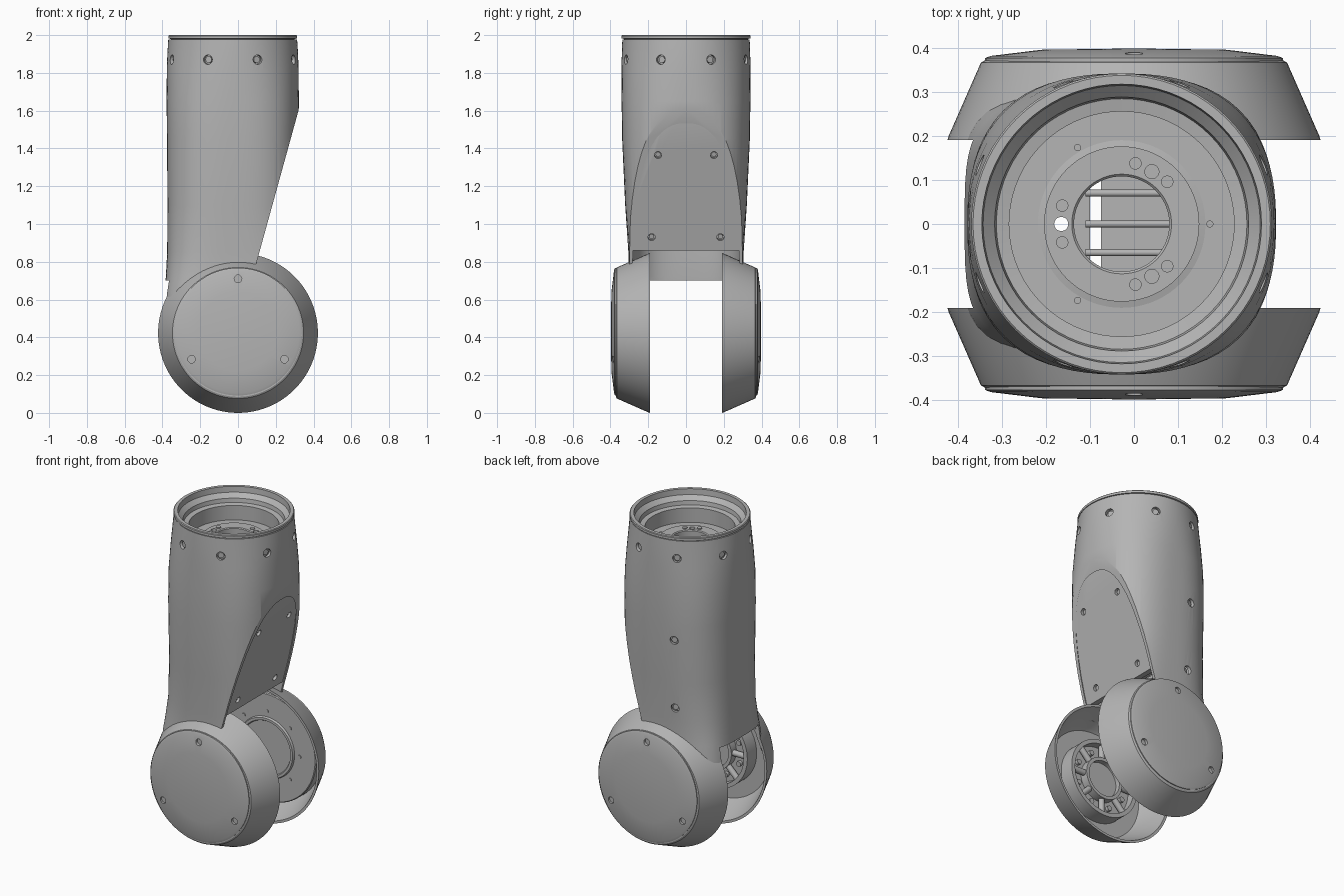
import bpy, bmesh
from math import sin, cos, pi, radians
from mathutils import Matrix, Vector

if "Cube" in bpy.data.objects:
    bpy.data.objects.remove(bpy.data.objects["Cube"])

grey = bpy.data.materials.new("satin_grey")
grey.use_nodes = True
grey.diffuse_color = (0.46, 0.46, 0.46, 1)
grey.node_tree.nodes["Principled BSDF"].inputs["Base Color"].default_value = grey.diffuse_color

CX = -0.028         # tube axis
HUB_Z = 0.423       # pivot height
SIDES = (1, -1)


def finish(bm, name, matrix=Matrix()):
    bmesh.ops.remove_doubles(bm, verts=bm.verts, dist=1e-5)
    bm.transform(matrix)
    bmesh.ops.recalc_face_normals(bm, faces=bm.faces)
    mesh = bpy.data.meshes.new(name)
    bm.to_mesh(mesh)
    bm.free()
    mesh.materials.append(grey)
    obj = bpy.data.objects.new(name, mesh)
    bpy.context.collection.objects.link(obj)
    return obj


def lathe(name, profile, matrix, steps=72):
    """Revolve a closed (radius, height) outline about z."""
    bm = bmesh.new()
    vs = [bm.verts.new((r, 0, h)) for r, h in profile]
    es = [bm.edges.new((a, b)) for a, b in zip(vs, vs[1:] + vs[:1])
          if a.co.x + b.co.x > 0]
    bmesh.ops.spin(bm, geom=vs + es, cent=(0, 0, 0), axis=(0, 0, 1),
                   angle=2 * pi, steps=steps, use_merge=True)
    return finish(bm, name, matrix)


def loft(name, rings, scale=1.0, pad=0.0, n=80):
    """Skin rounded-square rings (z, half x, half y, squareness)."""
    bm = bmesh.new()
    loops = []
    for i, (z, rx, ry, power) in enumerate(rings):
        z += pad * ((i == len(rings) - 1) - (i == 0))
        loop = []
        for k in range(n):
            c, s = cos(2 * pi * k / n), sin(2 * pi * k / n)
            f = scale / (abs(c) ** power + abs(s) ** power) ** (1 / power)
            loop.append(bm.verts.new((CX + rx * c * f, ry * s * f, z)))
        loops.append(loop)
    for a, b in zip(loops, loops[1:]):
        for k in range(n):
            j = (k + 1) % n
            bm.faces.new((a[k], a[j], b[j], b[k]))
    bm.faces.new(loops[0])
    bm.faces.new(loops[-1])
    bmesh.ops.triangulate(bm, faces=bm.faces)
    return finish(bm, name)


def prism(name, outline, half_y):
    """Extrude an (x, z) outline to both sides of y = 0."""
    bm = bmesh.new()
    ends = [[bm.verts.new((x, y, z)) for x, z in outline] for y in (-half_y, half_y)]
    for end in ends:
        bm.faces.new(end)
    for i in range(len(outline)):
        bm.faces.new((ends[0][i - 1], ends[0][i], ends[1][i], ends[1][i - 1]))
    return finish(bm, name)


def rods(name, spots, radius, depth, sink=0.0, n=20):
    """One object of cylinders, each centred on (point, direction)."""
    bm = bmesh.new()
    for point, direction in spots:
        d = Vector(direction).normalized()
        turn = d.to_track_quat("Z", "Y").to_matrix().to_4x4()
        bmesh.ops.create_cone(bm, cap_ends=True, segments=n, radius1=radius, radius2=radius,
                              depth=depth, matrix=Matrix.Translation(Vector(point) - d * sink) @ turn)
    return finish(bm, name)


def boolean(obj, cutters, operation="DIFFERENCE"):
    """Apply each cutter, using the second solver if the first one fails."""
    for cutter in cutters:
        mod = obj.modifiers.new("cut", "BOOLEAN")
        mod.operation, mod.object = operation, cutter
        for solver in ("MANIFOLD", "EXACT"):
            mod.solver = solver
            bpy.context.view_layer.update()
            view = bpy.context.evaluated_depsgraph_get()
            result = bpy.data.meshes.new_from_object(obj.evaluated_get(view))
            if len(result.vertices) not in (0, len(obj.data.vertices)):
                break
        obj.modifiers.clear()
        if result.vertices:
            obj.data = result
        bpy.data.objects.remove(cutter)


def screw_holes(obj, spots, radius=0.025, depth=0.04):
    """Sink round holes with small screw heads at each (point, outward)."""
    boolean(obj, [rods("holes", spots, radius, depth)])
    rods(obj.name + "_screws", spots, radius * 0.7, 0.016, 0.02, 12)


def around(centre, radius, z, angles, tilt=0.0):
    """Spots on a level circle, pointing outward or, with tilt, upward."""
    return [((centre + radius * cos(a), radius * sin(a), z),
             (cos(a) * (1 - tilt), sin(a) * (1 - tilt), tilt)) for a in angles]


def around_hub(radius, y, count, start=0.0, z=HUB_Z):
    """Spots on an upright circle, pointing along y."""
    turns = [start + 2 * pi * k / count for k in range(count)]
    return [((radius * cos(a), y, z + radius * sin(a)), (0, y, 0)) for a in turns]


def side_matrix(s, z=HUB_Z):
    return Matrix.Translation((0, 0, z)) @ Matrix.Rotation(-s * pi / 2, 4, "X")


# Arm tube: hollow shell, slanted cut on one side, fork gap at the bottom
rings = [(0.40, 0.39, 0.31, 3.2), (0.55, 0.372, 0.305, 4), (0.64, 0.362, 0.303, 4),
         (0.72, 0.354, 0.302, 3.6), (0.85, 0.347, 0.305, 3), (1.10, 0.345, 0.322, 2.7),
         (1.45, 0.348, 0.338, 2.6), (1.65, 0.350, 0.341, 2.45), (1.80, 0.349, 0.341, 2.2),
         (1.90, 0.346, 0.340, 2.05), (1.977, 0.341, 0.337, 2)]


def slant(z, offset=0.0):
    return (0.309 + (z - 1.56) * 0.276 + offset, z)


tube = loft("arm_tube", rings)
screw_holes(tube, around(CX, 0.346, 1.87, [pi / 8 + k * pi / 4 for k in range(8)])
            + around(CX, 0.350, 1.36, [radians(110)])
            + around(CX, 0.323, 0.93, [radians(110)]), depth=0.08)
boolean(tube, [
    loft("cavity", rings, 0.945, 0.1),
    prism("wedge", [slant(1.94), slant(0.04), (0.9, 0.04), (0.9, 1.94)], 0.6),
    prism("gap", [(-0.7, 0.1), (0.7, 0.1), (0.7, 0.7), (-0.7, 0.7)], 0.19),
] + [lathe("hub_space", [(0, 0.17), (0.41, 0.17), (0.338, 0.36), (0, 0.36)],
           side_matrix(s)) for s in SIDES])

# Slanted cover panel set back inside the cut
panel = loft("slanted_panel", rings, 0.96)
boolean(panel, [prism("slab", [slant(0.86, -0.007), slant(1.66, -0.007),
                               slant(1.66, -0.04), slant(0.86, -0.04)], 0.6)], "INTERSECT")
screw_holes(panel, [((slant(z, -0.007)[0], s * y, z), (0.964, 0, -0.266))
                    for z, y in ((1.365, 0.148), (0.93, 0.182)) for s in SIDES], 0.019)

# Stepped collar and mounting flange in the tube mouth
axis = Matrix.Translation((CX, 0, 0))
lathe("top_collar", [
    (0.324, 1.9), (0.327, 1.98), (0.341, 1.982), (0.341, 1.996), (0.337, 2.0),
    (0.317, 2.0), (0.314, 1.965), (0.288, 1.94), (0.284, 1.915), (0.255, 1.91),
    (0.255, 1.82), (0.18, 1.82), (0.18, 1.78), (0.31, 1.78)], axis)
flange = lathe("mounting_flange", [
    (0.19, 1.81), (0.19, 1.822), (0.176, 1.825), (0.176, 1.84), (0.113, 1.84),
    (0.108, 1.835), (0.108, 1.70), (0.19, 1.70)], axis)
thirds = [pi + 2 * pi * k / 3 for k in range(3)]
boolean(flange, [rods("bolt_holes", around(CX, 0.137, 1.8, thirds, 1), 0.016, 0.4)])
rods("flange_pins", around(CX, 0.141, 1.84, [a + d for a in thirds for d in (-0.3, 0.3)], 1),
     0.014, 0.01)
rods("floor_pins", around(CX, 0.2, 1.82, [a + pi / 3 for a in thirds], 1), 0.008, 0.01)

# Inner carrier seen through the bore
for x0, x1 in ((-0.14, -0.1), (-0.075, 0.1)):
    prism("inner_carrier", [(x0, 0.98), (x1, 0.98), (x1, 1.0), (x0, 1.0)], 0.2)
rods("carrier_ribs", [((-0.01, y, 1.02), (1, 0, 0)) for y in (-0.065, 0, 0.07)], 0.008, 0.2)

for s in SIDES:
    # Conical joint housing, open towards the gap
    lathe("joint_housing", [
        (0.423, 0.19), (0.420, 0.20), (0.347, 0.366), (0.338, 0.371), (0, 0.371),
        (0, 0.352), (0.33, 0.352), (0.345, 0.335), (0.408, 0.19)], side_matrix(s), 96)
    # Shallow domed cap with three screws
    cap = lathe("housing_cap", [
        (0, 0.365), (0.338, 0.365), (0.338, 0.376), (0.325, 0.381), (0.21, 0.395),
        (0, 0.398)], side_matrix(s, 0.43), 96)
    screw_holes(cap, around_hub(0.284, s * 0.388, 3, pi / 2, 0.426), 0.02)

# Output plate in one housing
lathe("output_plate", [
    (0, 0.28), (0.165, 0.28), (0.17, 0.272), (0.185, 0.272), (0.19, 0.285),
    (0.33, 0.285), (0.335, 0.29), (0.335, 0.36), (0, 0.36)], side_matrix(1))
rods("plate_bolts", around_hub(0.225, 0.285, 8), 0.011, 0.01)

# Spoked hub in the other housing
lathe("hub_base", [(0, 0.29), (0.12, 0.29), (0.12, 0.31), (0.24, 0.31), (0.24, 0.36), (0, 0.36)],
      side_matrix(-1))
for name, inner, outer in (("hub_outer_ring", 0.215, 0.24), ("hub_inner_ring", 0.11, 0.13)):
    lathe(name, [(inner, 0.32), (inner, 0.26), (outer, 0.26), (outer, 0.32)], side_matrix(-1))
rods("hub_spokes", [(Vector(p) + Vector((0, 0.025, 0)), Vector((p[0], 0, p[2] - HUB_Z)))
                    for p, d in around_hub(0.172, -0.31, 8)], 0.018, 0.1)
rods("hub_bolts", around_hub(0.17, -0.305, 8, pi / 8), 0.016, 0.03)

# Smooth curved skins while keeping machined edges crisp
bpy.ops.object.select_all(action="DESELECT")
for obj in bpy.context.collection.objects:
    if obj.type == "MESH" and obj.data.materials and obj.data.materials[0] == grey:
        obj.select_set(True)
        bpy.context.view_layer.objects.active = obj
bpy.ops.object.shade_smooth_by_angle(angle=radians(28))
